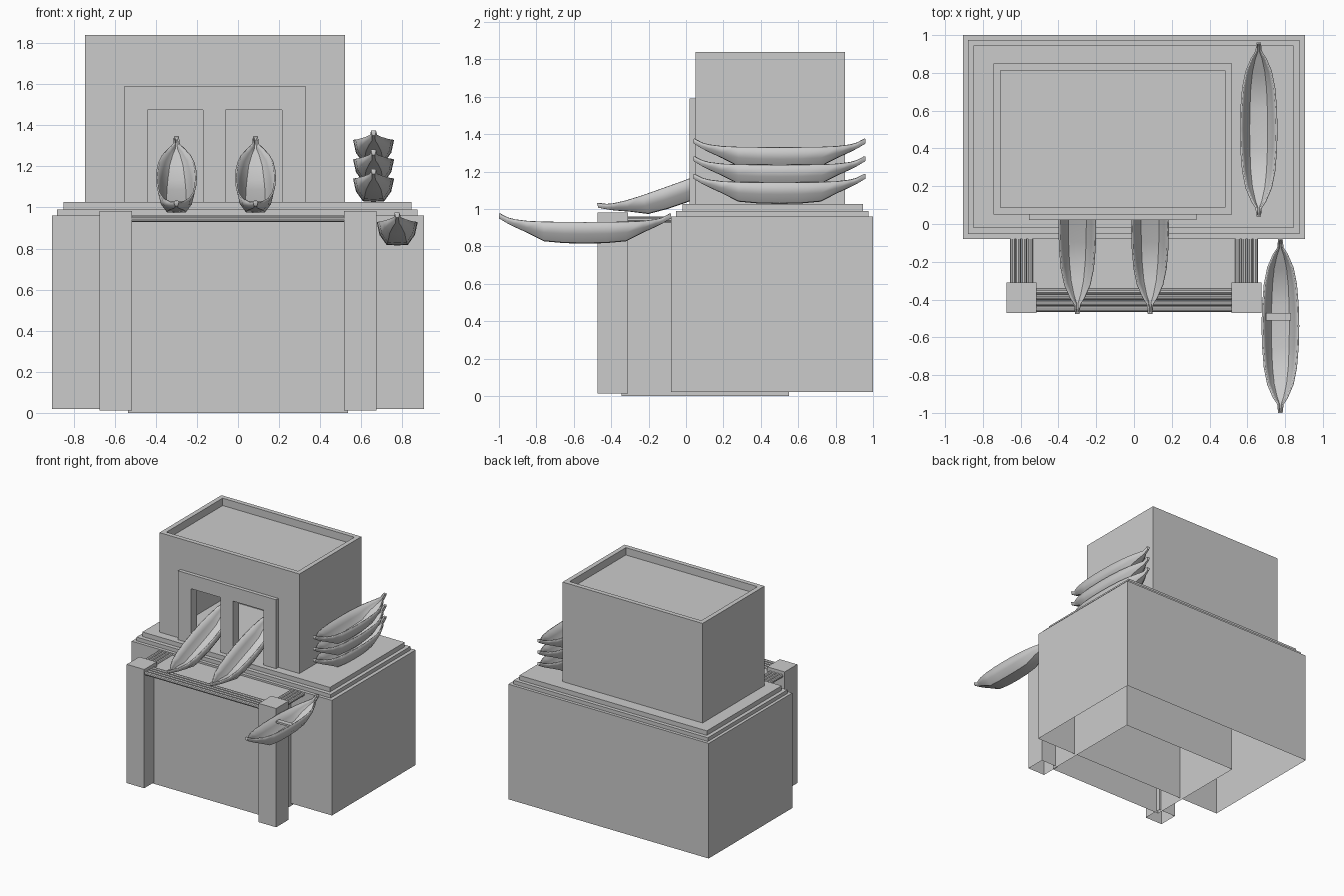
import bpy, bmesh, math
from mathutils import Matrix

if "Cube" in bpy.data.objects:
    bpy.data.objects.remove(bpy.data.objects["Cube"])


def finish(bm, name):
    bmesh.ops.recalc_face_normals(bm, faces=bm.faces)
    me = bpy.data.meshes.new(name)
    bm.to_mesh(me)
    bm.free()
    ob = bpy.data.objects.new(name, me)
    bpy.context.collection.objects.link(ob)
    return ob


def box(name, x, y, z, open_bottom=False, recess=None):
    bm = bmesh.new()
    bmesh.ops.create_cube(bm, size=1)
    for v in bm.verts:
        v.co = [(r[0] + r[1]) / 2 + c * (r[1] - r[0]) for r, c in zip((x, y, z), v.co)]
    if recess:
        top = max(bm.faces, key=lambda f: f.calc_center_median().z)
        bmesh.ops.inset_region(bm, faces=[top], thickness=recess[0])
        new = bmesh.ops.extrude_face_region(bm, geom=[top])["geom"]
        bmesh.ops.delete(bm, geom=[top], context='FACES_ONLY')
        for v in new:
            if isinstance(v, bmesh.types.BMVert):
                v.co.z -= recess[1]
    if open_bottom:
        low = min(bm.faces, key=lambda f: f.calc_center_median().z)
        bmesh.ops.delete(bm, geom=[low], context='FACES_ONLY')
    return finish(bm, name)


def activate(ob):
    bpy.ops.object.select_all(action='DESELECT')
    ob.select_set(True)
    bpy.context.view_layer.objects.active = ob


def cut(ob, x, y, z):
    c = box("cutter", x, y, z)
    c.hide_render = True
    m = ob.modifiers.new("cut", 'BOOLEAN')
    m.operation = 'DIFFERENCE'
    m.solver = 'EXACT'
    m.object = c
    activate(ob)
    bpy.ops.object.modifier_apply(modifier=m.name)
    bpy.data.objects.remove(c)


def bar(name, p, length, axis):
    bm = bmesh.new()
    bmesh.ops.create_cone(bm, cap_ends=True, segments=10, radius1=0.0155, radius2=0.0155, depth=length)
    bm.transform(Matrix.Translation(p) @ Matrix.Rotation(math.pi / 2, 4, axis))
    ob = finish(bm, name)
    activate(ob)
    bpy.ops.object.shade_smooth_by_angle()


def boat(name, loc, tilt=0.0):
    # stations from tip to middle: y, half width, bottom z, rim z
    half = [(-.46, .012, .135, .160), (-.415, .017, .108, .138), (-.38, .040, .090, .128),
            (-.31, .070, .058, .119), (-.22, .088, .012, .115), (-.11, .097, .002, .114)]
    st = half + [(0, .1, 0, .113)] + [(-y, w, b, g) for y, w, b, g in reversed(half)]
    bm = bmesh.new()
    rings = []
    for y, w, b, g in st:
        right = [(.52 * w, b + .03 * (g - b)), (.86 * w, b + .45 * (g - b)), (w, g)]
        prof = [(-x, z) for x, z in reversed(right)] + [(0, b)] + right
        rings.append([bm.verts.new((x, y, z)) for x, z in prof])
    for a, b in zip(rings, rings[1:]):
        for i in range(6):
            bm.faces.new((a[i], a[i + 1], b[i + 1], b[i]))
    for r in (rings[0], rings[-1]):
        bm.faces.new(r)
    ob = finish(bm, name)
    # make every face point outward so the thickness grows inward
    if min(ob.data.polygons, key=lambda p: p.center.z).normal.z > 0:
        ob.data.flip_normals()
    m = ob.modifiers.new("thickness", 'SOLIDIFY')
    m.thickness = 0.009
    m.offset = -1
    ob.location = loc
    ob.rotation_euler.x = tilt
    activate(ob)
    bpy.ops.object.shade_smooth_by_angle(angle=math.radians(35))
    return ob


# main building base and stepped ledges
box("base", (-.905, .905), (-.08, 1), (.02, .96), True)
box("lower_ledge", (-.88, .875), (-.053, .975), (.96, .99), True)
box("upper_ledge", (-.85, .845), (-.02, .945), (.99, 1.027), True)

# hollow upper house with roof parapet and doorways
doors = [(-.44, -.17), (-.06, .215)]
house = box("house", (-.745, .52), (.05, .85), (1.02, 1.84), recess=(.053, .06))
cut(house, (-.69, .465), (.1, .8), (.98, 1.73))
frame = box("door_frame", (-.555, .33), (.02, .05), (1.02, 1.59))
for d in doors:
    cut(house, d, (0, .2), (.98, 1.475))
    cut(frame, d, (0, .2), (.98, 1.475))

# loading dock with corner posts
box("dock", (-.535, .535), (-.345, .55), (0, .945), True)
for s in (-1, 1):
    box("dock_post", tuple(sorted((s * .517, s * .675))), (-.472, -.31), (.012, .982), True)

# round fender bars between the posts and along the sides
for i in range(4):
    o = i * .031
    bar("front_bar", (0, -.357 - o, .943), 1.05, 'Y')
    for s in (-1, 1):
        bar("side_bar", (s * (.55 + o), -.18, .943), .27, 'X')

# stacked boats, boats sliding out of the doors, hanging boat
for i in range(3):
    boat("stacked_boat", (.66, .5, 1.027 + i * .094))
for x in (-.3, .085):
    boat("door_boat", (x, .01, 1.037), math.radians(20))
boat("outer_boat", (.775, -.54, .815))
box("boat_seat", (.70, .83), (-.51, -.47), (.885, .9))
